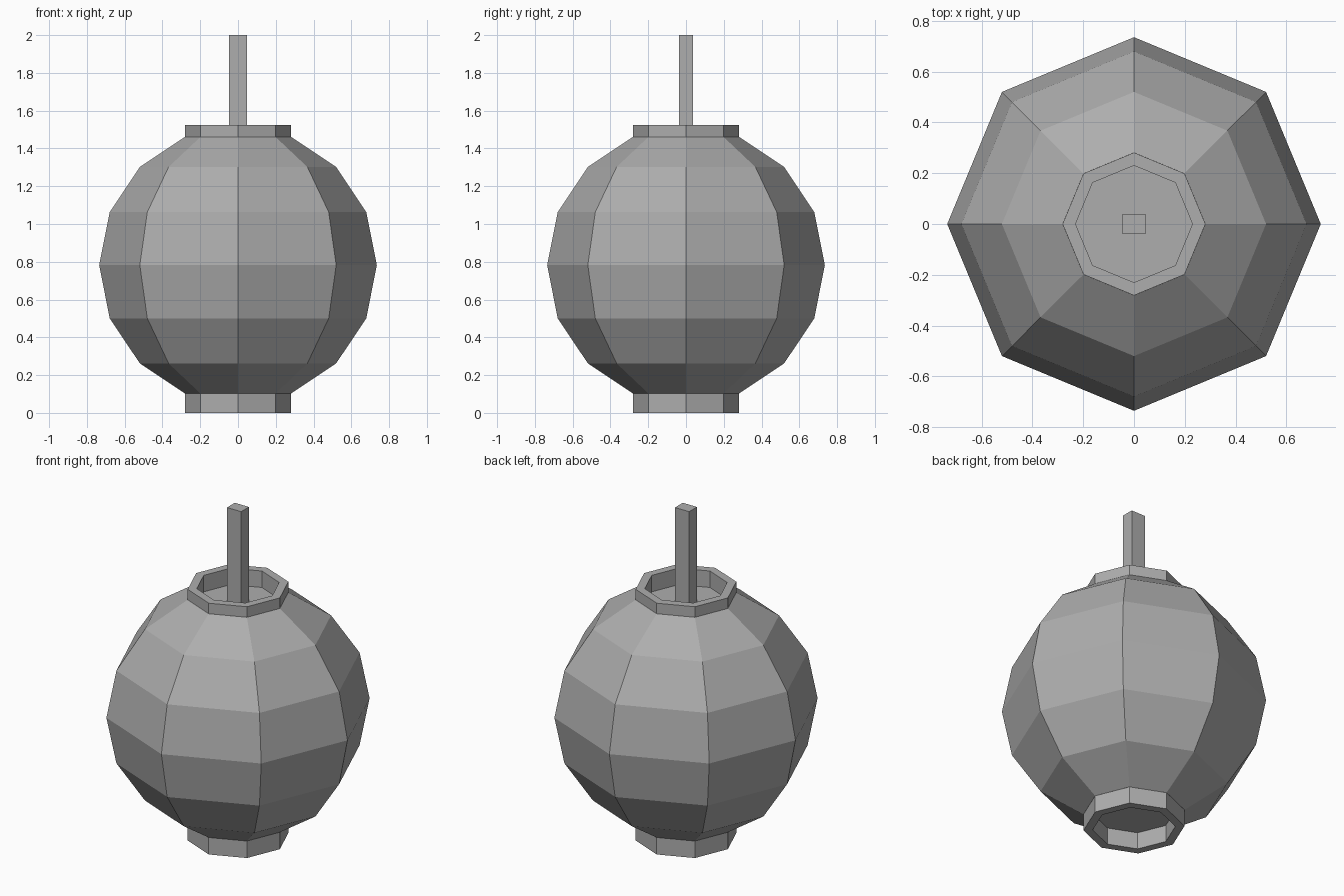
import bpy
import bmesh
from math import cos, sin, pi, radians

SIDES = 8
RIM_OUTER, RIM_INNER = 0.281, 0.23

cube = bpy.data.objects.get("Cube")
if cube:
    bpy.data.objects.remove(cube, do_unlink=True)

COLOUR = (0.42, 0.42, 0.42, 1)
grey = bpy.data.materials.new("mid_grey")
grey.use_nodes = True
grey.diffuse_color = COLOUR
grey.node_tree.nodes["Principled BSDF"].inputs["Base Color"].default_value = COLOUR


def finish(name, bm):
    """Turn a bmesh into a flat-shaded object."""
    bmesh.ops.recalc_face_normals(bm, faces=bm.faces)
    mesh = bpy.data.meshes.new(name)
    bm.to_mesh(mesh)
    bm.free()
    mesh.materials.append(grey)
    obj = bpy.data.objects.new(name, mesh)
    bpy.context.collection.objects.link(obj)
    return obj


def lathe(name, profile, ring=False):
    """Spin (radius, z) points; a ring closes on itself, otherwise the ends are capped."""
    bm = bmesh.new()
    loops = [[bm.verts.new((r * cos(2 * pi * i / SIDES), r * sin(2 * pi * i / SIDES), z))
              for i in range(SIDES)] for r, z in profile]
    pairs = list(zip(loops, loops[1:]))
    if ring:
        pairs.append((loops[-1], loops[0]))
    else:
        bm.faces.new(loops[0])
        bm.faces.new(loops[-1])
    for a, b in pairs:
        for i in range(SIDES):
            j = (i + 1) % SIDES
            bm.faces.new((a[i], a[j], b[j], b[i]))
    return finish(name, bm)


def collar(name, bottom, top):
    return lathe(name, [(RIM_OUTER, bottom), (RIM_OUTER, top),
                        (RIM_INNER, top), (RIM_INNER, bottom)], ring=True)


# Faceted globe with a flat base and a shallow recess in the top
radius, centre, floor = 0.735, 0.782, 1.425
latitudes = [radians(22.5 * k) for k in range(-3, 4)]
globe = [(radius * cos(t), centre + radius * sin(t)) for t in latitudes]
low, high = globe[0][1], globe[-1][1]
lathe("lantern_body", globe + [(RIM_INNER, high), (RIM_INNER, floor)])

# Open rims at both ends
collar("bottom_rim", 0, low)
collar("top_rim", high, 1.525)

# Square hanging post
bm = bmesh.new()
bmesh.ops.create_cube(bm, size=1)
bmesh.ops.scale(bm, vec=(0.095, 0.075, 2 - floor), verts=bm.verts)
bmesh.ops.translate(bm, vec=(0, 0, (2 + floor) / 2), verts=bm.verts)
finish("hanging_post", bm)
